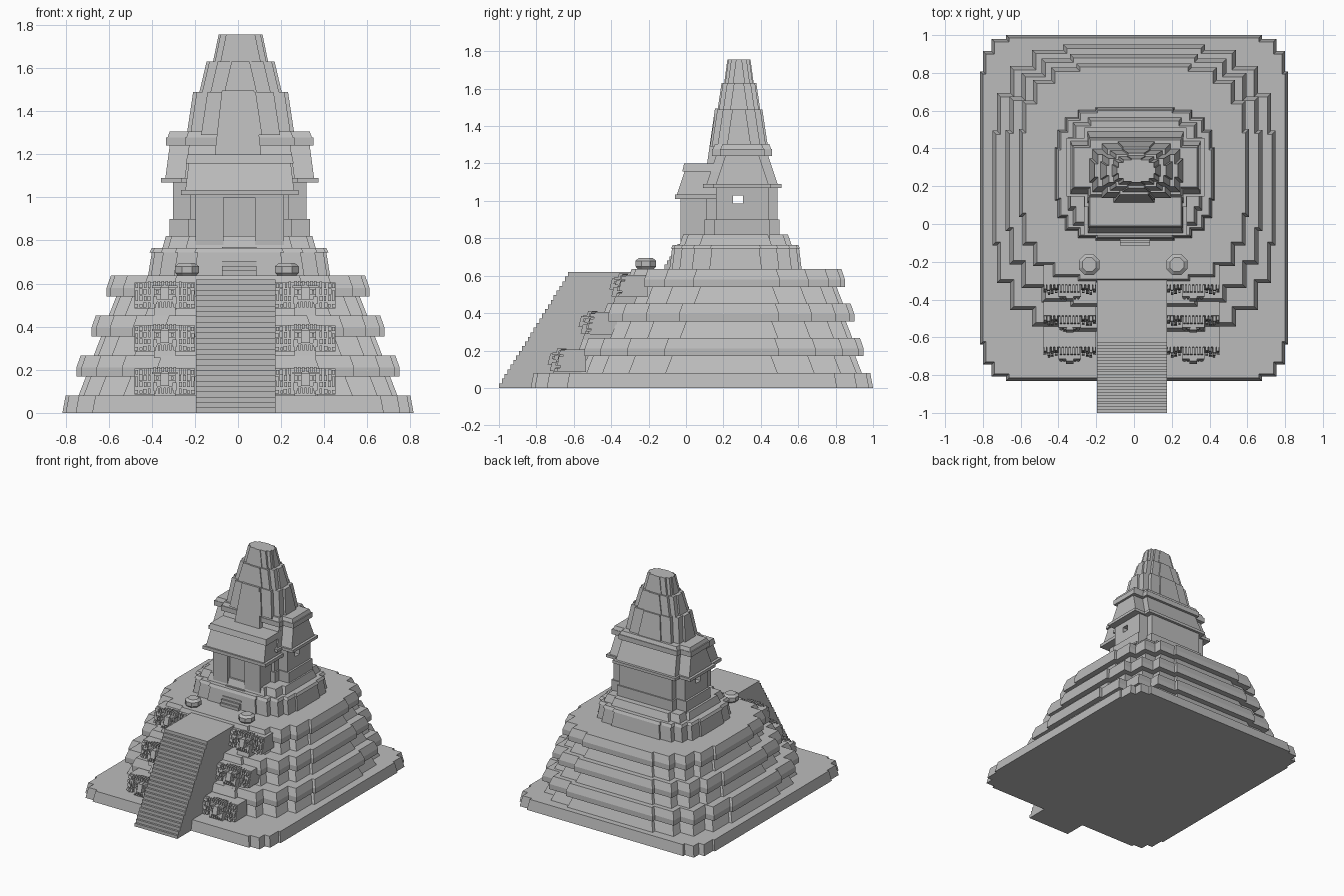
import bpy, bmesh, math, random
from mathutils import Matrix, Vector

if "Cube" in bpy.data.objects:
    bpy.data.objects.remove(bpy.data.objects["Cube"])

GREY = (0.5, 0.5, 0.5, 1)
stone = bpy.data.materials.new("grey_stone")
stone.use_nodes = True
stone.diffuse_color = GREY
stone.node_tree.nodes["Principled BSDF"].inputs["Base Color"].default_value = GREY


def finish(name, bm):
    bmesh.ops.recalc_face_normals(bm, faces=bm.faces)
    mesh = bpy.data.meshes.new(name)
    bm.to_mesh(mesh)
    bm.free()
    mesh.materials.append(stone)
    ob = bpy.data.objects.new(name, mesh)
    bpy.context.collection.objects.link(ob)
    return ob


def loft(name, rings):
    """Skin a stack of closed rings and cap both ends."""
    bm = bmesh.new()
    loops = [[bm.verts.new(point) for point in ring] for ring in rings]
    count = len(loops[0])
    for lower, upper in zip(loops, loops[1:]):
        for i in range(count):
            j = (i + 1) % count
            bm.faces.new((lower[i], lower[j], upper[j], upper[i]))
    bm.faces.new(loops[0][::-1])
    bm.faces.new(loops[-1])
    return finish(name, bm)


def stepped_plan(half, notch, steps):
    """Quarter outline whose corner is cut by steps that follow a parabola."""
    corners = []
    for k in range(steps):
        u = k / max(steps - 1, 1)
        corners.append((half[0] * (1 - (1 - notch[0]) * (1 - u) ** 2),
                        half[1] * (1 - (1 - notch[1]) * u ** 2)))
    quarter = [corners[0]]
    for before, after in zip(corners, corners[1:]):
        quarter += [(before[0], after[1]), after]
    return quarter


def block(name, centre, half, heights, taper=(0, 0), notch=(1, 1), steps=1):
    """Tapered storey with a stepped, doubly symmetric plan."""
    rings = []
    for z, shrink in zip(heights, (0, 1)):
        q = [(x - shrink * taper[0], y - shrink * taper[1])
             for x, y in stepped_plan(half, notch, steps)]
        outline = (q + [(x, -y) for x, y in reversed(q)]
                   + [(-x, -y) for x, y in q] + [(-x, y) for x, y in reversed(q)])
        rings.append([(centre[0] + x, centre[1] + y, z) for x, y in outline])
    return loft(name, rings)


def add_box(bm, x, y, z):
    low, high = (Vector(corner) for corner in zip(x, y, z))
    scale = Matrix.Diagonal((high - low).to_4d())
    bmesh.ops.create_cube(bm, size=1, matrix=Matrix.Translation((low + high) / 2) @ scale)


def box(name, x, y, z):
    bm = bmesh.new()
    add_box(bm, x, y, z)
    return finish(name, bm)


def cut(target, name, x, y, z):
    cutter = box(name, x, y, z)
    cutter.hide_render = True
    cutter.hide_viewport = True
    modifier = target.modifiers.new(name, "BOOLEAN")
    modifier.operation = "DIFFERENCE"
    modifier.solver = "EXACT"
    modifier.object = cutter


# Ground plinth
block("plinth", centre=(0, 0.085), half=(0.815, 0.915), heights=(0, 0.08),
      taper=(0.015, 0.015), notch=(0.83, 0.79), steps=4)

# Three terraces, each a battered wall under a projecting moulding
TERRACE_NOTCH = (0.5, 0.4)
for i, level in enumerate(("lower", "middle", "upper")):
    base = 0.08 + 0.185 * i
    lip, crown, top = base + 0.09, base + 0.13, base + 0.187
    centre = (0, 0.19 + 0.04 * i)
    half = Vector((0.75 - 0.07 * i, 0.76 - 0.09 * i))
    shape = dict(centre=centre, notch=TERRACE_NOTCH, steps=5)
    block(level + "_terrace_wall", half=half - Vector((0.01, 0.01)),
          heights=(base, lip), taper=(0.035, 0.035), **shape)
    block(level + "_terrace_lip", half=half, heights=(lip, crown), **shape)
    block(level + "_terrace_crown", half=half, heights=(crown, top),
          taper=(0.02, 0.02), **shape)

# Grand staircase, one extruded step profile
STEPS, RISE, RUN, BACK = 25, 0.62, 0.385, -0.2
profile = [(BACK, 0)]
for i in range(STEPS):
    y = RUN * i / STEPS - 1
    profile += [(y, RISE * i / STEPS), (y, RISE * (i + 1) / STEPS)]
profile.append((BACK, RISE))
loft("grand_staircase", [[(x, y, z) for y, z in profile] for x in (-0.195, 0.175)])

# Octagonal altars beside the stair head
for side, x in (("right", -0.237), ("left", 0.227)):
    rings = []
    for z, radius in ((0.63, 0.04), (0.65, 0.06), (0.68, 0.06), (0.695, 0.04)):
        turns = [math.pi * (k + 0.5) / 4 for k in range(8)]
        rings.append([(x + radius * math.cos(t), radius * math.sin(t) - 0.215, z)
                      for t in turns])
    loft(side + "_altar", rings)


def face_mask(name, middle, front, base, foot):
    """Stone face: slab, chin stand and mirrored relief blocks."""
    bm = bmesh.new()
    rng = random.Random(3)
    back, width, height = front + 0.13, 0.14, 0.12
    add_box(bm, (middle - width, middle + width), (front, back), (base, base + height))
    add_box(bm, (middle - 0.05, middle + 0.05), (front - 0.03, back), (foot, base + 0.1))

    def relief(inner, outer, low, high, depth):
        for x in ((middle + inner, middle + outer), (middle - outer, middle - inner)):
            add_box(bm, x, (front - depth, front + 0.01), (base + low, base + high))

    relief(0, 0.02, 0.04, 0.1, depth=0.07)        # nose
    relief(0.02, 0.05, 0.065, 0.09, depth=0.045)  # eyes
    relief(0.03, 0.04, 0.07, 0.085, depth=0.055)  # pupils
    relief(0.015, 0.06, 0.095, 0.105, depth=0.06)  # brows
    relief(0.035, 0.055, 0.02, 0.055, depth=0.05)  # cheeks
    relief(0, 0.035, 0.03, 0.04, depth=0.05)      # lip
    for k in range(3):                            # teeth and headband
        start = 0.004 + 0.018 * k
        relief(start, start + 0.01, 0.005, 0.03, depth=0.05)
        relief(start, start + 0.012, 0.105, 0.127, depth=0.04)
    for column in range(4):                       # ear ornaments
        for row in range(4):
            start, low = 0.066 + 0.019 * column, 0.004 + 0.03 * row
            relief(start, start + rng.uniform(0.01, 0.018), low,
                   low + rng.uniform(0.015, 0.03), depth=rng.uniform(0.01, 0.03))
    # Lean the carving back with the terrace slope
    for v in bm.verts:
        if v.co.y < front + 0.02:
            v.co.y += (v.co.z - base - height / 2) / 4
    finish(name, bm)


for i, level in enumerate(("lower", "middle", "upper")):
    for side, middle in (("right", -0.34), ("left", 0.313)):
        face_mask(f"{level}_{side}_mask", middle, front=0.165 * i - 0.665,
                  base=0.085 + 0.2 * i, foot=0.07 + 0.185 * i)

# Temple platform in stages
platform = dict(centre=(0.005, 0.265), notch=(0.5, 0.4), steps=5)
block("platform_wall", half=(0.425, 0.355), heights=(0.62, 0.745), taper=(0.02, 0.015), **platform)
block("platform_lip", half=(0.415, 0.345), heights=(0.745, 0.765), taper=(0.01, 0.01), **platform)
block("temple_base", centre=(0.005, 0.265), half=(0.36, 0.305), heights=(0.75, 0.82),
      taper=(0.02, 0.025), notch=(0.7, 0.65), steps=3)

# Short stair to the doorway
for i in range(6):
    box(f"door_step_{i + 1}", x=(-0.075, 0.085), y=(0.014 * i - 0.115, 0.02),
        z=(0.63, 0.66 + 0.022 * i))

# Sanctuary walls with a window running through
sanctuary = dict(centre=(0.008, 0.3), notch=(0.74, 0.74), steps=2)
block("sanctuary_footing", half=(0.325, 0.2), heights=(0.8, 0.9), **sanctuary)
walls = block("sanctuary_walls", half=(0.31, 0.19), heights=(0.9, 1.07), **sanctuary)
cut(walls, "window_cutter", x=(-0.6, 0.6), y=(0.25, 0.305), z=(0.985, 1.03))

# Sloping sanctuary roof between two cornices
block("sanctuary_cornice", half=(0.365, 0.21), heights=(1.068, 1.09), **sanctuary)
block("sanctuary_roof", half=(0.345, 0.19), heights=(1.09, 1.24), taper=(0.02, 0.05), **sanctuary)
block("roof_lip", half=(0.343, 0.16), heights=(1.24, 1.278), **sanctuary)
block("roof_crown", half=(0.335, 0.155), heights=(1.278, 1.305), taper=(0.01, 0.01), **sanctuary)

# Front porch with a recessed doorway and its own sloping roof
porch = block("porch_walls", centre=(0.008, 0.08), half=(0.205, 0.11), heights=(0.76, 1.02))
cut(porch, "door_cutter", x=(-0.068, 0.078), y=(-0.1, 0), z=(0.772, 1))
porch_centre = (0.008, 0.09)
block("porch_cornice", porch_centre, half=(0.272, 0.15), heights=(1.01, 1.035))
block("porch_roof", porch_centre, half=(0.252, 0.138), heights=(1.035, 1.157), taper=(0.015, 0.04))
block("porch_roof_lip", porch_centre, half=(0.25, 0.11), heights=(1.157, 1.2), taper=(0.008, 0.01))

# Roof comb: three tapering stages and a sloping front buttress
comb = dict(centre=(0.012, 0.283), notch=(0.4, 0.42), steps=4)
block("lower_comb", half=(0.25, 0.155), heights=(1.29, 1.49), taper=(0.03, 0.03), **comb)
block("middle_comb", half=(0.193, 0.115), heights=(1.48, 1.63), taper=(0.035, 0.022), **comb)
block("upper_comb", half=(0.13, 0.08), heights=(1.62, 1.755), taper=(0.028, 0.018), **comb)
loft("comb_buttress", [[(-w, front, z), (w, front, z), (w, 0.28, z), (-w, 0.28, z)]
                       for z, w, front in ((1.18, 0.11, 0.11), (1.495, 0.075, 0.155))])
